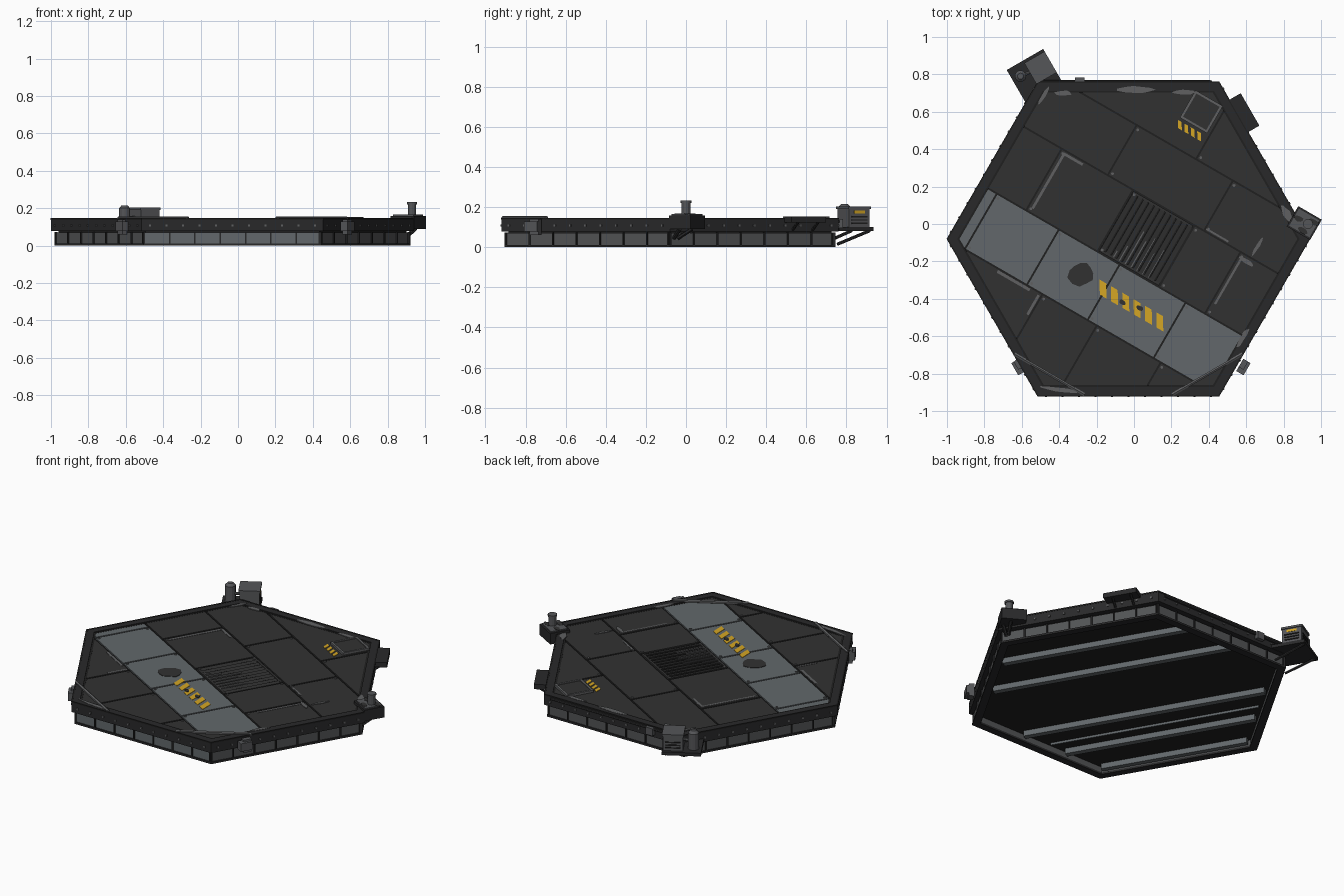
import bpy, bmesh, math, random
from mathutils import Vector, Matrix

if "Cube" in bpy.data.objects:
    bpy.data.objects.remove(bpy.data.objects["Cube"])
random.seed(4)
CX, CY = -0.03, -0.08
T = math.radians(-30)


def mat(name, r, g, b):
    m = bpy.data.materials.new(name)
    m.diffuse_color = (r, g, b, 1)
    m.use_nodes = True
    m.node_tree.nodes["Principled BSDF"].inputs["Base Color"].default_value = m.diffuse_color
    return m


DECK = mat("deck charcoal", .031, .031, .031)
BLACK = mat("seam black", .014, .014, .014)
RIM = mat("rim dark", .022, .022, .023)
STEEL = mat("band steel", .122, .137, .145)
SKIRT = mat("skirt grey", .085, .088, .091)
WORN = mat("worn metal", .115, .117, .121)
UNIT = mat("unit grey", .09, .092, .098)
YELLOW = mat("hazard yellow", .66, .38, .018)


class Part:
    """Collects several solids in one named object."""
    def __init__(self, name, material):
        self.name, self.mat, self.bm = name, material, bmesh.new()

    def prism(self, pts, z0, z1):
        lo = [self.bm.verts.new((p[0], p[1], z0)) for p in pts]
        hi = [self.bm.verts.new((p[0], p[1], z1)) for p in pts]
        self.bm.faces.new(lo[::-1])
        self.bm.faces.new(hi)
        for i in range(len(pts)):
            j = (i + 1) % len(pts)
            self.bm.faces.new((lo[i], lo[j], hi[j], hi[i]))
        return self

    def box(self, x, y, sx, sy, z0, z1, ang=0, tilt=0):
        m = (Matrix.Translation((x, y, (z0 + z1) / 2)) @ Matrix.Rotation(ang, 4, 'Z')
             @ Matrix.Rotation(tilt, 4, 'Y') @ Matrix.Diagonal((sx, sy, z1 - z0, 1)))
        bmesh.ops.create_cube(self.bm, size=1, matrix=m)
        return self

    def rod(self, a, b, r, n=8, r2=None):
        a, b = Vector(a), Vector(b)
        m = Matrix.Translation((a + b) / 2) @ (b - a).to_track_quat('Z', 'Y').to_matrix().to_4x4()
        bmesh.ops.create_cone(self.bm, cap_ends=True, segments=n, radius1=r,
                              radius2=r if r2 is None else r2, depth=(b - a).length, matrix=m)
        return self

    def done(self):
        bmesh.ops.recalc_face_normals(self.bm, faces=self.bm.faces)
        me = bpy.data.meshes.new(self.name)
        self.bm.to_mesh(me)
        me.materials.append(self.mat)
        ob = bpy.data.objects.new(self.name, me)
        bpy.context.collection.objects.link(ob)
        return ob


def hexa(r):
    return [Vector((CX + r * math.cos(k * math.pi / 3), CY + r * math.sin(k * math.pi / 3))) for k in range(6)]


def W(u, v):  # deck-plank frame (turned -30 degrees) to world
    return Vector((CX + u * math.cos(T) - v * math.sin(T), CY + u * math.sin(T) + v * math.cos(T)))


def clip(poly, n, d):  # keep the side where p.n >= d
    out = []
    for i, p in enumerate(poly):
        q = poly[(i + 1) % len(poly)]
        a, b = p.dot(n) - d, q.dot(n) - d
        if a >= 0:
            out.append(p)
        if a * b < 0:
            out.append(p.lerp(q, a / (a - b)))
    return out


def ring(part, r1, r0, z0, z1):
    o, i = hexa(r1), hexa(r0)
    for k in range(6):
        j = (k + 1) % 6
        part.prism([o[k], o[j], i[j], i[k]], z0, z1)
    return part


# hull: foot, skirt, rim, core and underside
ring(Part("foot_ring", RIM), .952, .90, 0, .012).done()
skirt = ring(Part("skirt", SKIRT), .943, .905, .012, .07).done()
skirt.data.materials.append(STEEL)
for f in skirt.data.polygons:  # the front panel run is plain steel
    if f.normal.y < -.9 and f.center.y < CY:
        f.material_index = 1
ring(Part("rim", RIM), .97, .915, .078, .145).done()
ring(Part("rim_inner_step", BLACK), .918, .903, .10, .141).done()
Part("core", BLACK).prism(hexa(.93), .05, .132).done()
ribs, studs = Part("skirt_ribs", RIM), Part("rim_studs", WORN)
lip = ring(Part("rim_lip", BLACK), .972, .962, .138, .1465)
H, S = hexa(.946), hexa(.971)
for k in range(6):
    a = math.radians(60 * k + 120)
    for i in range(8):
        p = H[k].lerp(H[(k + 1) % 6], min(.99, (i + .02) / 7))
        ribs.box(p.x, p.y, .008, .010, .005, .073, a)
    for i in range(11):
        p = S[k].lerp(S[(k + 1) % 6], (i + .5) / 11)
        studs.box(p.x, p.y, .011, .010, .102, .113, a)
ribs.done(); studs.done(); lip.done()

# beams across the underside
beams = Part("underside_beams", STEEL)
for s, w in ((.56, .035), (.28, .035), (-.26, .035), (-.43, .010), (-.53, .035), (-.76, .03)):
    L = 2 * (.90 - abs(s) * math.tan(math.pi / 6)) - .04
    z = .036 if w < .02 else .016
    beams.box(CX + s * .866, CY + s * .5, w, L, z, .052, math.radians(30))
beams.done()

# deck plates, cut from the hexagon by rows and seams
inner = hexa(.905)
corners = Part("corner_plates", DECK)
for nx in (.5, -.5):
    n = Vector((nx, .866))
    d = n.dot(Vector((CX, CY))) - .83
    corners.prism(clip(hexa(.915), -n, -d + .008), .125, .14)
    inner = clip(inner, n, d)
corners.done()
U, V, C = Vector((math.cos(T), math.sin(T))), Vector((-math.sin(T), math.cos(T))), Vector((CX, CY))
plates, band = Part("deck_plates", DECK), Part("centre_band", STEEL)
bolts, G = Part("deck_bolts", WORN), .005
rows = [(-.97, -.485, (-.25, .085, .48)), (-.485, -.141, (-.73, -.347, .028, .435)),
        (-.141, .24, (-.55, -.11, .27, .554)), (.24, .55, (-.266, .328)), (.55, .97, (.10,))]
for r, (v0, v1, cuts) in enumerate(rows):
    us = [-1, *cuts, 1]
    for u0, u1 in zip(us, us[1:]):
        if r == 2 and u0 == -.11:
            continue
        p = inner
        for n, d in ((U, u0 + G), (-U, -u1 + G), (V, v0 + G), (-V, -v1 + G)):
            p = clip(p, n, d + n.dot(C))
        if len(p) > 2:
            (band if r == 1 else plates).prism(p, .125, .14)
    for u in cuts:
        for v in (v0 + .02, v1 - .02):
            q = W(u + .018, v)
            if abs(v) < .6:
                bolts.rod((q.x, q.y, .138), (q.x, q.y, .144), .008, 6)
plates.done(); band.done(); bolts.done()

# louvred grate
slats = Part("grate_slats", DECK)
for i in range(11):
    q = W(-.09 + .034 * i, .05)
    slats.box(q.x, q.y, .026, .36, .134, .139, T, .16)
for v in (-.128, .228):
    q = W(.08, v)
    slats.box(q.x, q.y, .37, .014, .13, .142, T)
slats.done()
glint = Part("grate_scratches", WORN)
for i, l in enumerate((.04, .09, .20, .16, .20, .13, .17)):
    q = W(-.02 + .036 * i, -.125 + l / 2)
    glint.box(q.x, q.y, .006, l, .139, .1425, T)
glint.done()

# hazard stripes
haz = Part("hazard_stripes", YELLOW)


def stripes(u, v, length, wide, n):
    st = length / n
    for i in range(n):
        a = u - length / 2 + i * st
        sl = wide * .6
        haz.prism([W(a + sl, v - wide / 2), W(a + st * .6 + sl, v - wide / 2),
                   W(a + st * .6, v + wide / 2), W(a, v + wide / 2)], .138, .1425)


stripes(.185, -.30, .42, .07, 6)
stripes(-.01, .665, .16, .038, 4)
haz.done()


# scorch and worn paint patches
def blob(part, x, y, rx, ry, ang, z, n=11):
    pts = []
    for i in range(n):
        t, k = i * math.tau / n, random.uniform(.75, 1.1)
        a, b = rx * k * math.cos(t), ry * k * math.sin(t)
        pts.append((x + a * math.cos(ang) - b * math.sin(ang), y + a * math.sin(ang) + b * math.cos(ang)))
    part.prism(pts, z - .004, z)


scorch = Part("scorch_marks", DECK)
blob(scorch, -.28, -.265, .075, .07, 0, .1425)
for x, y in ((-.06, -.42), (.03, -.45)):
    blob(scorch, x, y, .02, .014, T, .1445)
scorch.done()
worn = Part("worn_patches", WORN)
for x, y, rx, ry, a in ((.01, .718, .10, .019, 0), (-.38, .70, .05, .015, 0), (.27, .705, .07, .014, 0),
                        (.58, -.61, .07, .014, 60), (-.40, -.885, .10, .012, -8), (.60, -.20, .05, .015, -30),
                        (.66, -.12, .07, .010, -120), (.82, .05, .06, .02, -60), (-.48, .69, .06, .012, 60)):
    blob(worn, x, y, rx, ry, math.radians(a), .1465)
for u, v, lu, lv in ((-.525, .05, .014, .33), (-.47, .222, .12, .014), (-.42, -.50, .20, .016),
                     (-.265, -.56, .014, .12), (.575, .07, .012, .28), (.40, .255, .14, .010)):
    q = W(u, v)
    worn.box(q.x, q.y, lu, lv, .137, .142, T)
worn.done()

# corner rails, back pipe
rails = Part("corner_rails", WORN)
for s in (-1, 1):
    rails.rod((CX + s * .61, -.695, .146), (CX + s * .235, -.912, .146), .010, 6)
rails.done()
Part("back_pipe", RIM).rod((-.50, .760, .128), (.41, .760, .128), .009).done()
Part("back_junction", UNIT).box(-.29, .768, .05, .03, .095, .14).done()

# raised hatch
hx, hy = .36, .60
Part("hatch_lid", DECK).box(hx, hy, .15, .15, .138, .149, T).done()
frame = Part("hatch_frame", WORN)
for k in range(4):
    a = T + k * math.pi / 2
    frame.box(hx + .078 * math.cos(a), hy + .078 * math.sin(a), .013, .168, .138, .154, a)
frame.done()

# equipment unit on the back left corner
A = math.radians(30)


def P(p, q):  # p across, q outward
    return (-.533 + p * .866 - q * .5, .793 + p * .5 + q * .866)


Part("unit_shelf", RIM).box(*P(0, 0), .225, .20, .08, .10, A).done()
Part("unit_box", UNIT).box(*P(.05, .02), .115, .12, .10, .195, A).box(*P(.05, .02), .125, .13, .19, .203, A).done()
vents = Part("unit_vents", BLACK)
for z in (.115, .132, .149):
    vents.box(*P(.109, .02), .006, .09, z, z + .007, A).box(*P(.05, .081), .09, .006, z, z + .007, A)
vents.done()
Part("unit_label", YELLOW).box(*P(.108, .02), .004, .06, .168, .182, A).done()
x, y = P(-.065, .035)
Part("unit_tank", UNIT).rod((x, y, .10), (x, y, .20), .031, 14).rod((x, y, .20), (x, y, .215), .031, 14, .016).done()
Part("unit_pipe", WORN).rod((x, y, .15), (*P(.05, .02), .15), .009).done()
struts = Part("unit_struts", RIM)
for p in (-.09, .09):
    struts.rod((*P(p, .09), .082), (*P(p * .9, -.09), .015), .008, 6)
struts.done()

# antenna platform on the right corner
Part("mast_platform", RIM).box(.91, .005, .145, .125, .09, .158, T).done()
Part("mast_plate", UNIT).box(.91, .005, .125, .105, .155, .165, T).done()
chips = Part("mast_plate_chips", DECK)
for x, y in ((.88, .03), (.90, -.035), (.96, .01)):
    blob(chips, x, y, .03, .016, T, .167, 8)
chips.done()
Part("mast", UNIT).rod((.93, 0, .16), (.93, 0, .225), .022, 12).rod((.93, 0, .22), (.93, 0, .232), .027, 12).done()
Part("mast_brace", RIM).rod((.94, .03, .09), (.90, -.04, .045), .01, 6).rod((.95, -.03, .09), (.90, -.06, .045), .01, 6).done()

# side box and small brackets
Part("side_box", RIM).box(.59, .595, .07, .20, .122, .152, A).done()
Part("side_box_brace", RIM).rod((.63, .56, .125), (.58, .53, .085), .007, 6).rod((.58, .66, .125), (.53, .63, .085), .007, 6).done()
br = Part("corner_brackets", UNIT)
for x, a in ((-.618, A), (.585, -A)):
    br.box(x, -.765, .045, .075, .078, .128, a).box(x, -.75, .03, .05, .06, .14, a)
br.done()
